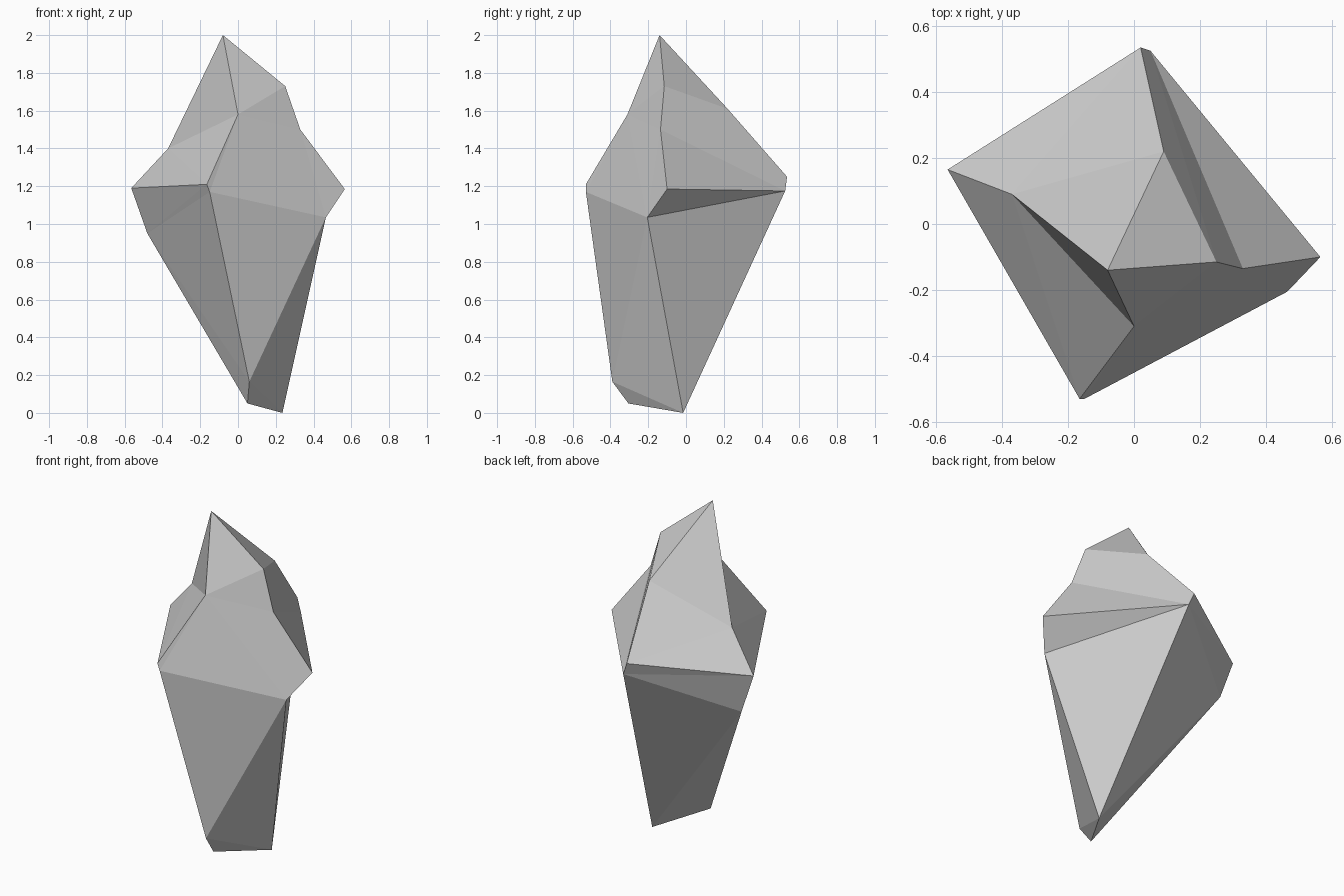
import bpy
import bmesh

cube = bpy.data.objects.get("Cube")
if cube:
    bpy.data.objects.remove(cube, do_unlink=True)


def make_material(name, value):
    mat = bpy.data.materials.new(name)
    mat.use_nodes = True
    colour = (value, value, value, 1)
    mat.diffuse_color = colour
    shader = mat.node_tree.nodes["Principled BSDF"]
    shader.inputs["Base Color"].default_value = colour
    shader.inputs["Roughness"].default_value = 0.8
    return mat


# Corners of the stone, named by where they sit
corners = {
    "tip": (-0.08, -0.14, 2.0),
    "shoulder": (0.25, -0.115, 1.73),
    "notch": (0.33, -0.135, 1.5),
    "east": (0.565, -0.10, 1.185),
    "east_low": (0.465, -0.205, 1.035),
    "brow": (0.0, -0.31, 1.58),
    "south": (-0.165, -0.53, 1.21),
    "south_low": (-0.15, -0.53, 1.17),
    "ledge": (-0.37, 0.09, 1.4),
    "west": (-0.565, 0.165, 1.19),
    "west_low": (-0.48, 0.158, 0.95),
    "north": (0.02, 0.535, 1.25),
    "north_low": (0.05, 0.525, 1.175),
    "ridge": (0.09, 0.22, 1.61),
    "foot_back": (0.235, -0.015, 0.0),
    "foot_side": (0.05, -0.305, 0.05),
    "foot_front": (0.06, -0.39, 0.165),
}

# Cleaved facets, each a loop of corners
facets = [
    # upper cap
    "tip brow shoulder",
    "tip shoulder ridge",
    "tip ridge ledge",
    "tip ledge brow",
    # broad front facet
    "shoulder brow notch",
    "notch brow east_low",
    "notch east_low east",
    "brow south south_low",
    "brow south_low east_low",
    # upper flanks
    "ledge west south",
    "ledge south brow",
    "ledge ridge north",
    "ledge north west",
    "ridge shoulder north_low",
    "ridge north_low north",
    "shoulder notch north_low",
    "notch east north_low",
    # tapering lower body
    "east east_low north_low",
    "north_low east_low foot_back",
    "east_low south_low foot_front",
    "east_low foot_front foot_back",
    "west west_low south",
    "south west_low south_low",
    "south_low west_low foot_front",
    "west_low foot_side foot_front",
    "west north north_low",
    "west north_low west_low",
    "west_low north_low foot_back",
    "west_low foot_back foot_side",
    # chipped foot
    "foot_front foot_side foot_back",
]

bm = bmesh.new()
verts = {name: bm.verts.new(point) for name, point in corners.items()}
for facet in facets:
    bm.faces.new([verts[name] for name in facet.split()])
bmesh.ops.recalc_face_normals(bm, faces=bm.faces)

mesh = bpy.data.meshes.new("crystal_stone")
bm.to_mesh(mesh)
bm.free()
mesh.materials.append(make_material("stone grey", 0.6))
stone = bpy.data.objects.new("crystal_stone", mesh)
bpy.context.collection.objects.link(stone)
